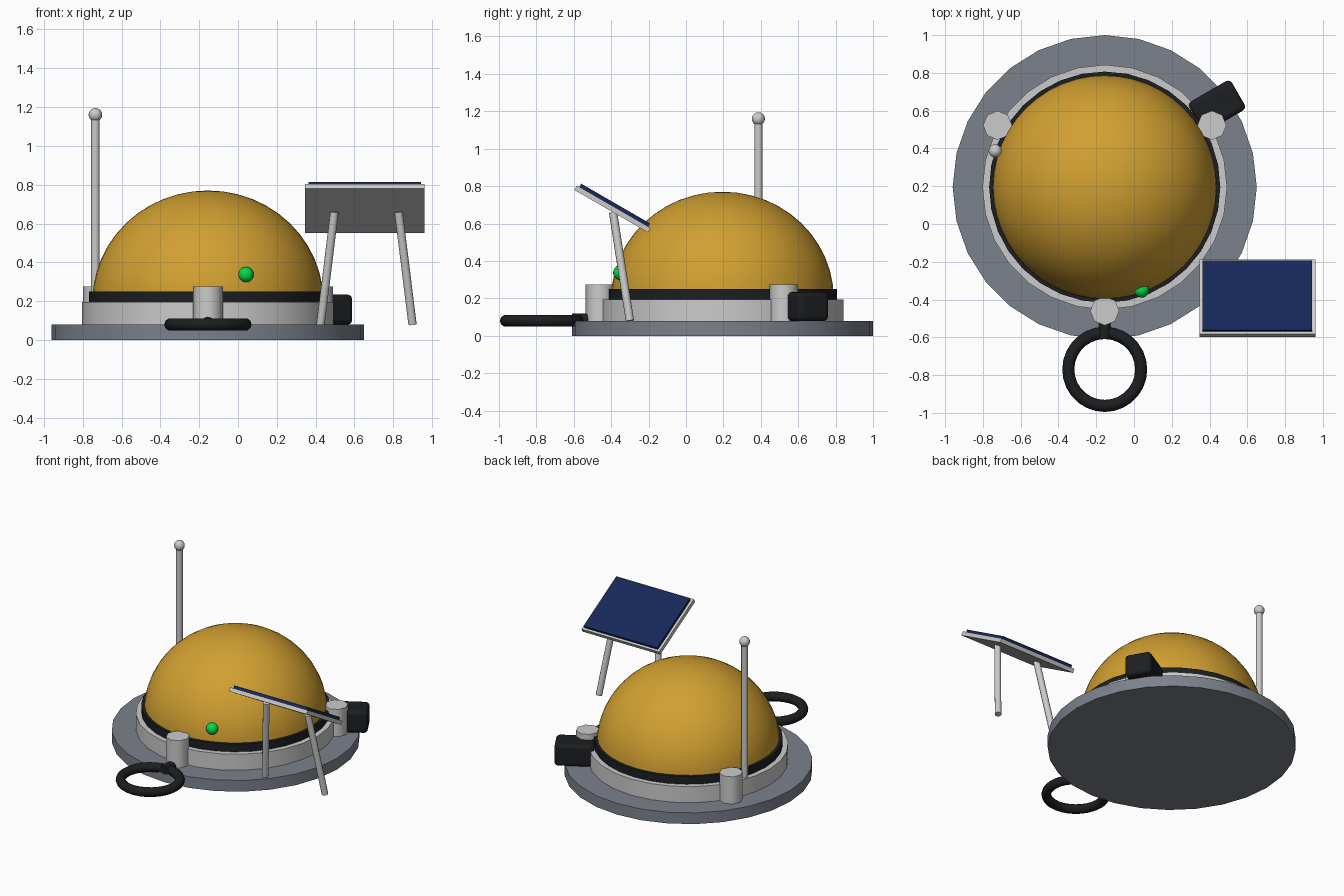
import bpy
from math import radians, cos, sin, pi
from mathutils import Vector

if "Cube" in bpy.data.objects:
    bpy.data.objects.remove(bpy.data.objects["Cube"])

CX, CY = -0.155, 0.195  # centre of the round body


def mat(name, rgb):
    m = bpy.data.materials.new(name)
    m.diffuse_color = (*rgb, 1)
    m.use_nodes = True
    m.node_tree.nodes["Principled BSDF"].inputs["Base Color"].default_value = m.diffuse_color
    return m


gold = mat("amber", (0.64, 0.35, 0.03))
black = mat("black", (0.012, 0.013, 0.015))
blue = mat("cell_blue", (0.008, 0.02, 0.10))
green = mat("green", (0.0, 0.7, 0.07))
slate = mat("slate", (0.20, 0.22, 0.26))


def finish(name, m=None, angle=50):
    o = bpy.context.object
    o.name = name
    if m:
        o.data.materials.append(m)
    bpy.ops.object.transform_apply(location=False, rotation=False, scale=True)
    bpy.ops.object.shade_smooth_by_angle(angle=radians(angle))
    return o


def rod(name, a, b, r, sides, m=None):
    a, b = Vector(a), Vector(b)
    d = b - a
    rot = (0, 0, 0) if abs(d.x) + abs(d.y) < 1e-6 else d.to_track_quat('Z', 'Y').to_euler()
    bpy.ops.mesh.primitive_cylinder_add(vertices=sides, radius=r, depth=d.length,
                                        location=(a + b) / 2, rotation=rot)
    return finish(name, m)


def disc(name, r, z0, z1, sides, m=None):
    return rod(name, (CX, CY, z0), (CX, CY, z1), r, sides, m)


def ball(name, loc, r, m=None):
    bpy.ops.mesh.primitive_uv_sphere_add(segments=16, ring_count=10, radius=r, location=loc)
    return finish(name, m)


def box(name, loc, size, rot, m=None, bevel=0):
    bpy.ops.mesh.primitive_cube_add(size=1, location=loc, rotation=rot)
    bpy.context.object.scale = size
    o = finish(name, m, 30)
    if bevel:
        b = o.modifiers.new("bevel", 'BEVEL')
        b.width, b.segments = bevel, 3
    return o


# Stepped round base
disc("base_plate", 0.805, 0, 0.08, 28, slate)
disc("collar", 0.648, 0.08, 0.195, 28)
disc("seal_band", 0.612, 0.195, 0.25, 32, black)

# Dome revolved from an elliptical quarter profile
n, rings, z0, rad, h = 48, 12, 0.2, 0.595, 0.57
verts = [(rad * cos(i * pi / 2 / rings) * cos(2 * pi * j / n),
          rad * cos(i * pi / 2 / rings) * sin(2 * pi * j / n),
          h * sin(i * pi / 2 / rings)) for i in range(rings) for j in range(n)]
verts.append((0, 0, h))
faces = [(i * n + j, i * n + (j + 1) % n, (i + 1) * n + (j + 1) % n, (i + 1) * n + j)
         for i in range(rings - 1) for j in range(n)]
faces += [((rings - 1) * n + j, (rings - 1) * n + (j + 1) % n, rings * n) for j in range(n)]
me = bpy.data.meshes.new("dome")
me.from_pydata(verts, [], faces)
dome = bpy.data.objects.new("dome", me)
dome.location = (CX, CY, z0)
bpy.context.collection.objects.link(dome)
bpy.ops.object.select_all(action='DESELECT')
dome.select_set(True)
bpy.context.view_layer.objects.active = dome
finish("dome", gold)

# Three anchor posts around the collar
for i, a in enumerate((270, 30, 150)):
    x, y = CX + 0.655 * cos(radians(a)), CY + 0.655 * sin(radians(a))
    rod(f"anchor_post_{i + 1}", (x, y, 0.08), (x, y, 0.275), 0.077, 8)

# Antenna and indicator light
rod("antenna_mast", (-0.735, 0.387, 0.19), (-0.735, 0.387, 1.16), 0.022, 12)
ball("antenna_tip", (-0.735, 0.387, 1.16), 0.035)
ball("indicator_light", (0.041, -0.35, 0.337), 0.04, green)

# Mooring ring with its link
bpy.ops.mesh.primitive_torus_add(major_radius=0.193, minor_radius=0.032, major_segments=28,
                                 minor_segments=10, location=(CX, -0.77, 0.08))
finish("mooring_ring", black)
rod("ring_link", (CX, -0.61, 0.087), (CX, -0.52, 0.087), 0.033, 10, black)

# Rounded equipment box on the rim
d, u, a = 0.73, 0.075, radians(30)
box("equipment_box", (CX + d * cos(a) - u * sin(a), CY + d * sin(a) + u * cos(a), 0.156),
    (0.26, 0.18, 0.156), (0, 0, a), black, 0.025)

# Tilted solar panel on two splayed legs
t = radians(-30)
box("panel_frame", (0.653, -0.393, 0.678), (0.615, 0.455, 0.028), (t, 0, 0))
box("panel_cells", (0.653, -0.381, 0.698), (0.58, 0.425, 0.02), (t, 0, 0), blue)
for side, s in (("left", -1), ("right", 1)):
    rod(f"panel_leg_{side}", (0.662 + s * 0.237, -0.3, 0.08),
        (0.662 + s * 0.165, -0.39, 0.66), 0.022, 10)
